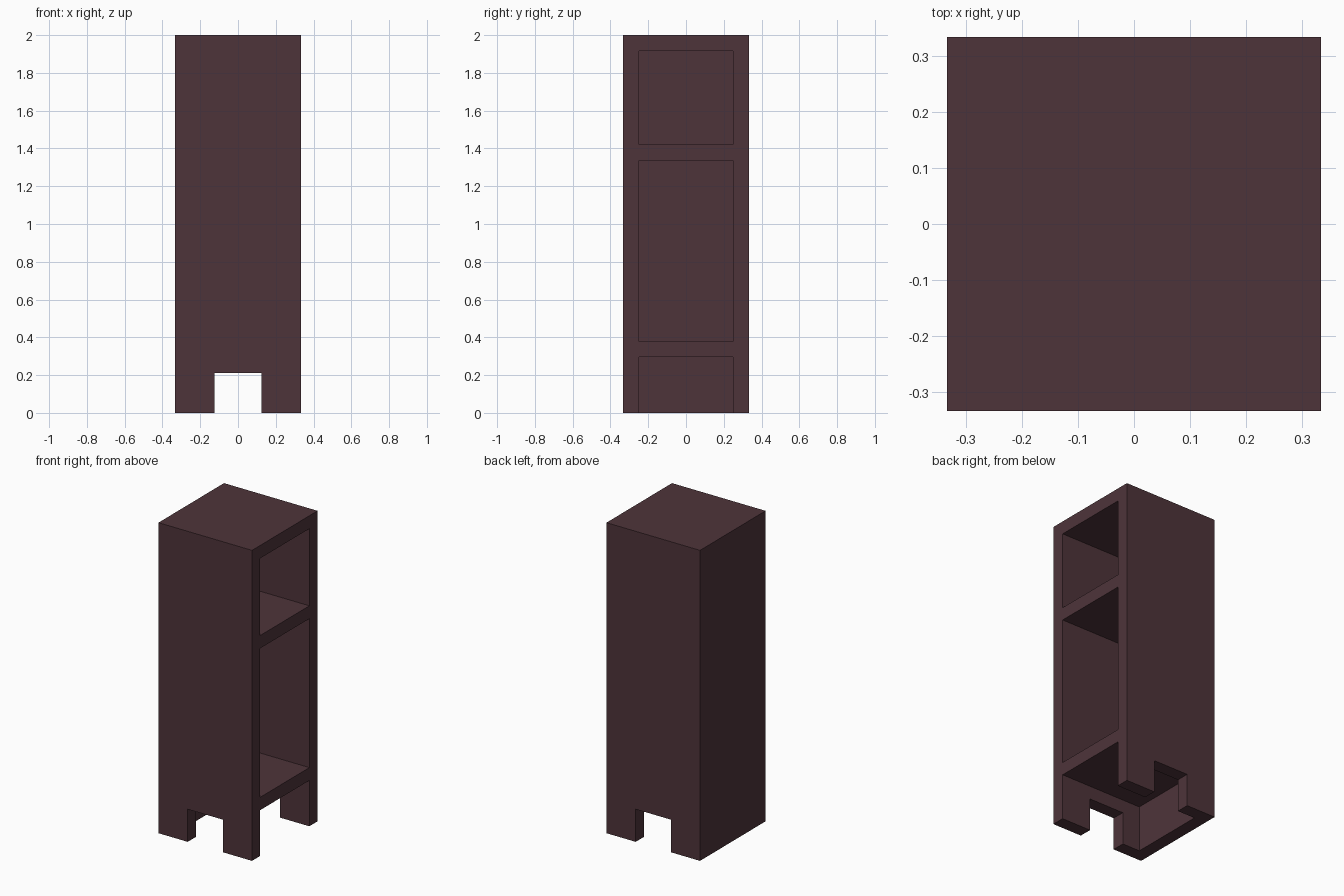
import bpy

cube = bpy.data.objects.get("Cube")
if cube:
    bpy.data.objects.remove(cube, do_unlink=True)

HALF = 1 / 3      # half the footprint
WALL = 1 / 12     # panel thickness
INNER = HALF - WALL
HEIGHT = 2.0
OVER = 0.1        # cutter overshoot through open sides

wood = bpy.data.materials.new("dark brown wood")
colour = (0.076, 0.034, 0.042, 1)
wood.use_nodes = True
wood.diffuse_color = colour
bsdf = wood.node_tree.nodes["Principled BSDF"]
bsdf.inputs["Base Color"].default_value = colour
bsdf.inputs["Roughness"].default_value = 0.8


def box(name, low, high):
    """Axis-aligned box between two corners."""
    centre = [(a + b) / 2 for a, b in zip(low, high)]
    bpy.ops.mesh.primitive_cube_add(size=1, location=centre)
    obj = bpy.context.object
    obj.name = name
    obj.scale = [b - a for a, b in zip(low, high)]
    bpy.ops.object.transform_apply(location=True, rotation=False, scale=True)
    obj.data.materials.append(wood)
    return obj


def cut(target, low, high):
    """Subtract a box from the target and discard the cutter."""
    cutter = box("cutter", low, high)
    cutter.hide_render = True
    mod = target.modifiers.new("cut", "BOOLEAN")
    mod.operation = "DIFFERENCE"
    mod.solver = "EXACT"
    mod.object = cutter
    bpy.context.view_layer.objects.active = target
    bpy.ops.object.modifier_apply(modifier=mod.name)
    bpy.data.objects.remove(cutter, do_unlink=True)


# Cabinet body
cabinet = box("cabinet", (-HALF, -HALF, 0), (HALF, HALF, HEIGHT))

# Three compartments open on one side, the lowest also open underneath
for bottom, top in ((-OVER, 0.295), (0.378, 1.337), (1.42, HEIGHT - WALL)):
    cut(cabinet, (-INNER, -INNER, bottom), (HALF + OVER, INNER, top))

# Foot notch through the front and back panels
cut(cabinet, (-0.125, -HALF - OVER, -OVER), (0.125, HALF + OVER, 0.21))
